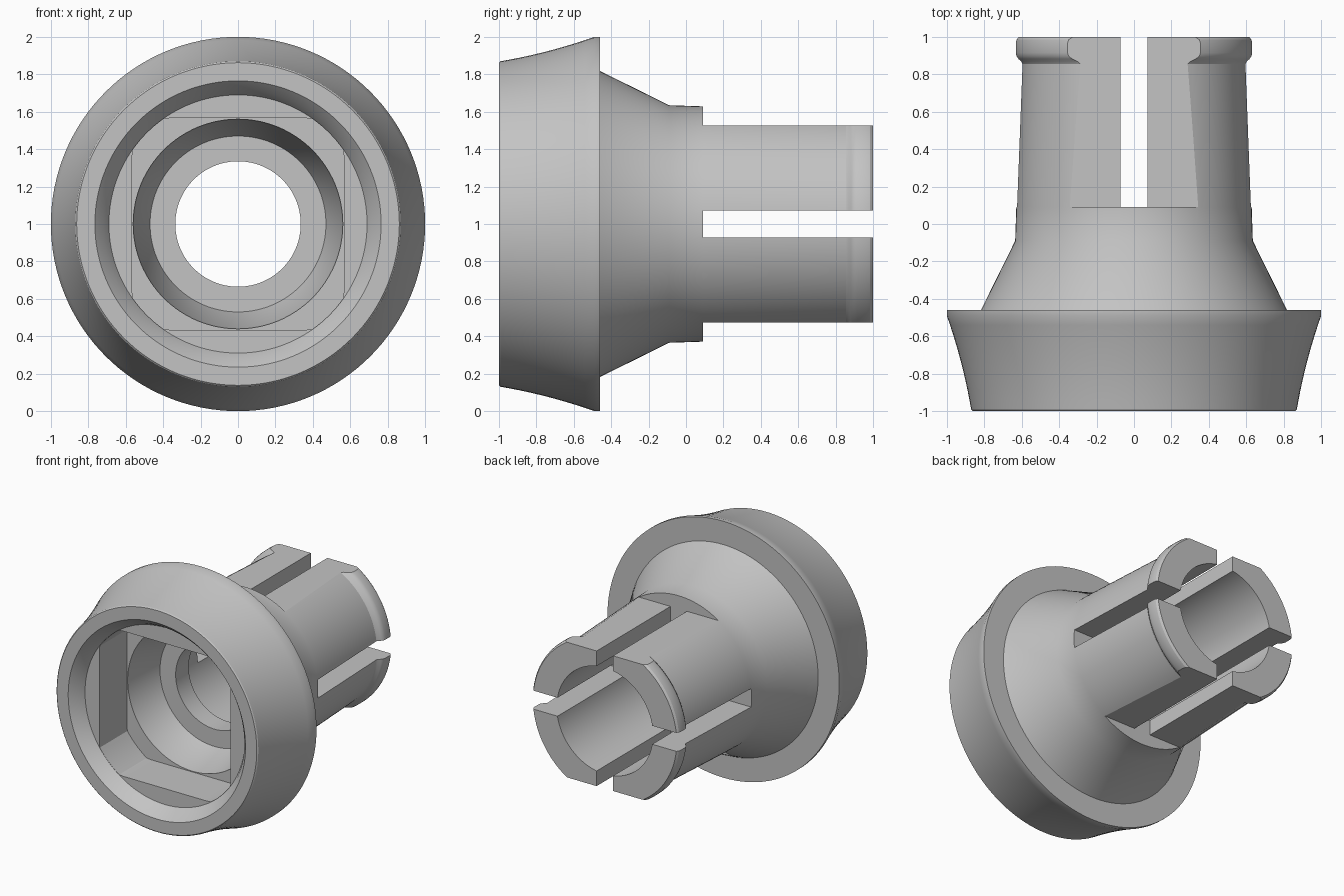
import bpy, bmesh, math

cube = bpy.data.objects.get("Cube")
if cube:
    bpy.data.objects.remove(cube, do_unlink=True)

SEGMENTS = 128
TAU = 2 * math.pi

grey = bpy.data.materials.new("plain grey")
grey.use_nodes = True
grey.diffuse_color = (0.55, 0.55, 0.55, 1)
grey.node_tree.nodes["Principled BSDF"].inputs["Base Color"].default_value = (0.55, 0.55, 0.55, 1)


def make_object(name, bm):
    bmesh.ops.recalc_face_normals(bm, faces=bm.faces)
    mesh = bpy.data.meshes.new(name)
    bm.to_mesh(mesh)
    bm.free()
    mesh.materials.append(grey)
    obj = bpy.data.objects.new(name, mesh)
    bpy.context.collection.objects.link(obj)
    return obj


def lathe(name, profile):
    """Revolve a closed (y, radius) profile around the lengthwise axis."""
    bm = bmesh.new()
    rings = []
    for i in range(SEGMENTS):
        a = TAU * i / SEGMENTS
        rings.append([bm.verts.new((r * math.cos(a), y, 1 + r * math.sin(a))) for y, r in profile])
    for i, ring in enumerate(rings):
        following = rings[(i + 1) % SEGMENTS]
        for j in range(len(profile)):
            k = (j + 1) % len(profile)
            bm.faces.new((ring[j], ring[k], following[k], following[j]))
    return make_object(name, bm)


def box(name, low, high):
    bm = bmesh.new()
    bmesh.ops.create_cube(bm, size=1)
    for v in bm.verts:
        v.co = [(a + b) / 2 + c * (b - a) for a, b, c in zip(low, high, v.co)]
    return make_object(name, bm)


def clipped_square(name, half, radius, y0, y1):
    """Prism whose section is a square with its corners trimmed by a circle."""
    bm = bmesh.new()
    points = []
    for i in range(SEGMENTS):
        a = TAU * (i + 0.5) / SEGMENTS
        c, s = math.cos(a), math.sin(a)
        r = min(radius, half / max(abs(c), abs(s)))
        points.append(bm.verts.new((r * c, y0, 1 + r * s)))
    face = bm.faces.new(points)
    extruded = bmesh.ops.extrude_face_region(bm, geom=[face])["geom"]
    moved = [g for g in extruded if isinstance(g, bmesh.types.BMVert)]
    bmesh.ops.translate(bm, verts=moved, vec=(0, y1 - y0, 0))
    return make_object(name, bm)


# Outside: flared collar, cone, tapered tube and end bead
outer = [(-1, 0.862), (-0.992, 0.87)]
outer += [(-0.992 + 0.502 * t, 0.87 + 0.085 * t + 0.045 * t * t) for t in (i / 10 for i in range(1, 11))]
outer += [(-0.46, 1.0), (-0.46, 0.818), (-0.09, 0.635), (0.09, 0.629), (0.855, 0.60),
          (0.868, 0.607), (0.882, 0.622), (0.897, 0.632), (0.915, 0.636),
          (0.965, 0.636), (0.985, 0.632), (1.0, 0.62)]
# Inside, from the back to the front: wide bore, inner lip, cone, pocket and rim
inner = [(1.0, 0.415), (-0.13, 0.415), (-0.13, 0.335), (-0.29, 0.335), (-0.29, 0.47),
         (-0.55, 0.56), (-0.90, 0.56), (-0.90, 0.69), (-0.95, 0.72), (-1, 0.765)]
body = lathe("snap_bushing", outer + inner)

# Cutters: square pocket, flats above and below the fingers, and crossing slots
SHOULDER = 0.09
cutters = [
    clipped_square("pocket_cutter", 0.566, 0.688, -0.92, -0.56),
    box("upper_flat_cutter", (-1, SHOULDER, 1.527), (1, 1.2, 2.2)),
    box("lower_flat_cutter", (-1, SHOULDER, -0.2), (1, 1.2, 0.473)),
    box("upright_slot_cutter", (-0.071, SHOULDER, 0.2), (0.071, 1.2, 1.8)),
    box("level_slot_cutter", (-0.9, SHOULDER, 0.928), (0.9, 1.2, 1.072)),
]

bpy.ops.object.select_all(action="DESELECT")
bpy.context.view_layer.objects.active = body
body.select_set(True)
for cutter in cutters:
    mod = body.modifiers.new(cutter.name, "BOOLEAN")
    mod.operation = "DIFFERENCE"
    mod.solver = "EXACT"
    mod.object = cutter
    bpy.ops.object.modifier_apply(modifier=mod.name)
for cutter in cutters:
    bpy.data.objects.remove(cutter, do_unlink=True)

bpy.ops.object.shade_smooth_by_angle(angle=math.radians(25))
